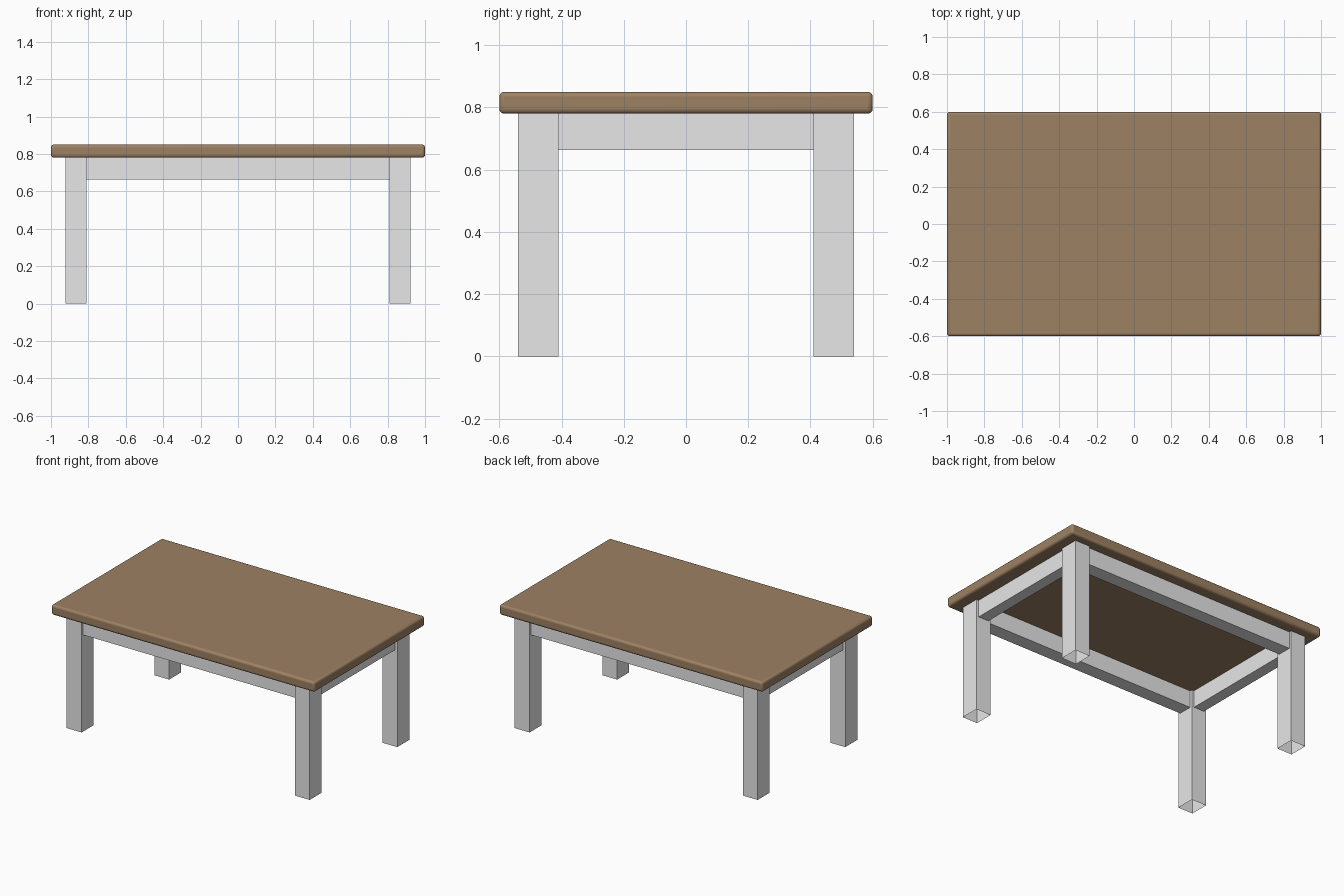
import bpy, bmesh, math

if "Cube" in bpy.data.objects:
    bpy.data.objects.remove(bpy.data.objects["Cube"])


def material(name, rgb):
    m = bpy.data.materials.new(name)
    m.diffuse_color = (*rgb, 1)
    m.use_nodes = True
    m.node_tree.nodes["Principled BSDF"].inputs["Base Color"].default_value = m.diffuse_color
    return m


WOOD = material("brown wood", (0.34, 0.22, 0.125))
GREY = material("light grey", (0.8, 0.8, 0.8))


def box(name, x, y, z, mat, open_bottom=False):
    """Box from (min, max) ranges on each axis."""
    bm = bmesh.new()
    bmesh.ops.create_cube(bm, size=1)
    for v in bm.verts:
        v.co = [r[0] if c < 0 else r[1] for c, r in zip(v.co, (x, y, z))]
    bm.normal_update()
    if open_bottom:
        down = [f for f in bm.faces if f.normal.z < -0.9]
        bmesh.ops.delete(bm, geom=down, context='FACES_ONLY')
    me = bpy.data.meshes.new(name)
    bm.to_mesh(me)
    bm.free()
    me.materials.append(mat)
    ob = bpy.data.objects.new(name, me)
    bpy.context.collection.objects.link(ob)
    return ob


# Rounded-edge tabletop
top = box("tabletop", (-1, 1), (-0.6, 0.6), (0.78, 0.85), WOOD)
bev = top.modifiers.new("rounded edges", 'BEVEL')
bev.width = 0.015
bev.segments = 3
bpy.context.view_layer.objects.active = top
top.select_set(True)
bpy.ops.object.shade_smooth_by_angle(angle=math.radians(35))

# Legs, hollow at the foot
X0, X1, Y0, Y1 = 0.81, 0.923, 0.41, 0.54
for sx, xn in ((-1, "left"), (1, "right")):
    for sy, yn in ((-1, "front"), (1, "back")):
        box(f"{yn}_{xn}_leg", sorted((sx * X0, sx * X1)),
            sorted((sy * Y0, sy * Y1)), (0, 0.78), GREY, True)

# Apron rails between the legs, set back from the leg faces
R = 0.017
for s, front, side in ((-1, "front", "left"), (1, "back", "right")):
    box(f"{front}_apron", (-X0, X0), sorted((s * (Y0 + R), s * (Y1 - R))),
        (0.663, 0.78), GREY)
    box(f"{side}_apron", sorted((s * (X0 + R), s * (X1 - R))), (-Y0, Y0),
        (0.663, 0.78), GREY)
